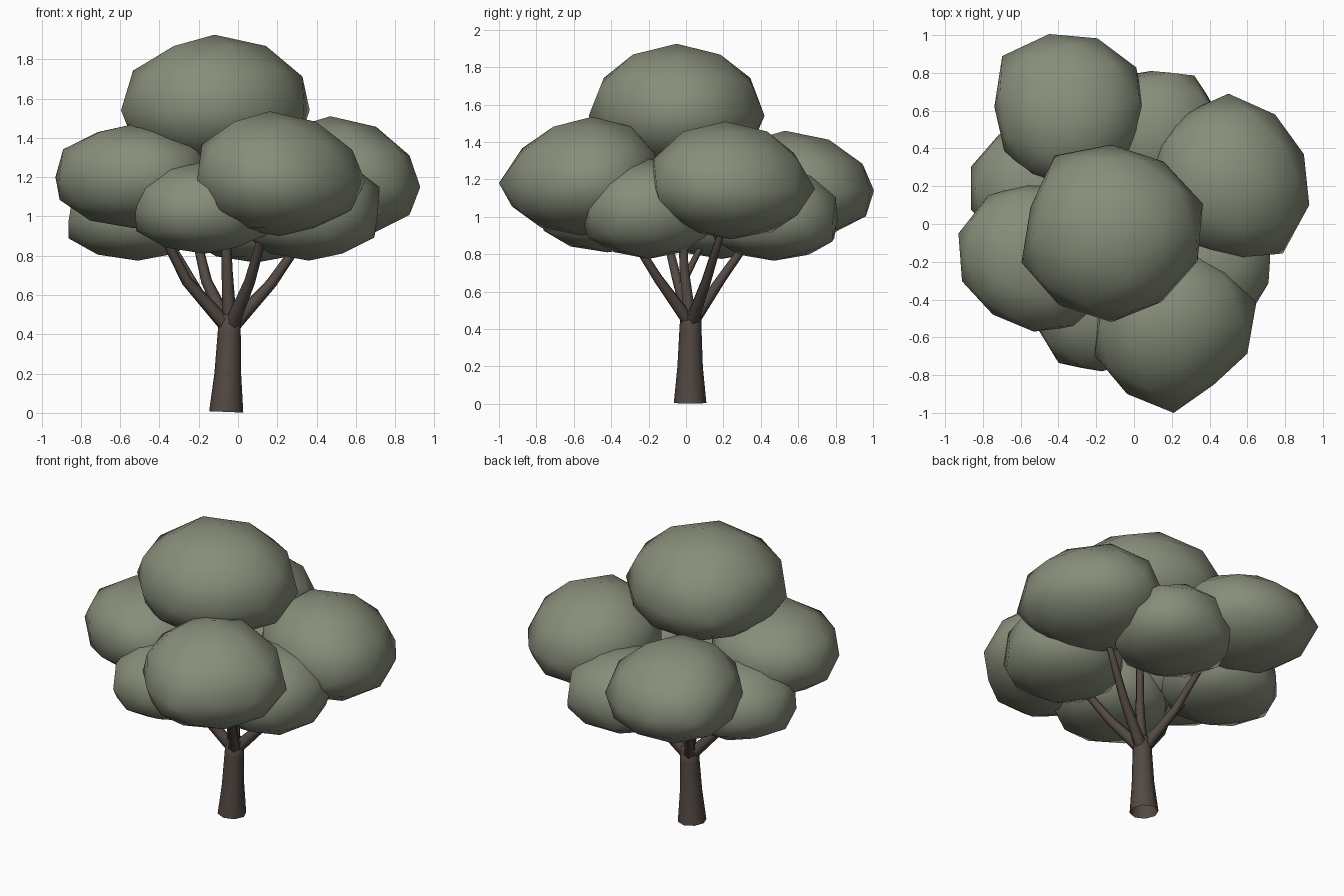
import bpy, bmesh, math, random
from mathutils import Vector

if "Cube" in bpy.data.objects:
    bpy.data.objects.remove(bpy.data.objects["Cube"])

random.seed(4)


def material(name, col):
    m = bpy.data.materials.new(name)
    m.diffuse_color = (*col, 1)
    m.use_nodes = True
    m.node_tree.nodes["Principled BSDF"].inputs["Base Color"].default_value = m.diffuse_color
    return m


LEAF = material("leaf_green", (0.245, 0.27, 0.195))
BARK = material("bark_brown", (0.085, 0.066, 0.055))


def add_object(name, bm, mat):
    bmesh.ops.recalc_face_normals(bm, faces=bm.faces)
    me = bpy.data.meshes.new(name)
    for f in bm.faces:
        f.smooth = True
    bm.to_mesh(me)
    bm.free()
    me.materials.append(mat)
    ob = bpy.data.objects.new(name, me)
    bpy.context.collection.objects.link(ob)
    return ob


def clump(name, center, zs, radii, turn=0, lean=(0, 0), bulge=1.0):
    """Low-poly ball; zs = bottom, waist, top; radii at 18, 54, 90 ... degrees.
    turn rotates it, lean shifts its top, bulge widens it off the waist."""
    bm = bmesh.new()
    bmesh.ops.create_icosphere(bm, subdivisions=2, radius=1)
    for v in bm.verts:
        x, y, z = v.co.normalized()
        ang = math.atan2(y, x)
        a = (math.degrees(ang) - 18) / 36 % 10
        i, f = int(a), a - int(a)
        r = radii[i % 10] * (1 - f) + radii[(i + 1) % 10] * f
        if abs(z) > 0.1:
            r *= bulge * random.uniform(0.99, 1.03)
        r *= math.hypot(x, y)
        ang += math.radians(turn)
        h = zs[2] - zs[1] if z > 0 else zs[1] - zs[0]
        up = max(z, 0)
        v.co = (center[0] + math.cos(ang) * r + lean[0] * up,
                center[1] + math.sin(ang) * r + lean[1] * up, zs[1] + z * h)
    return add_object(name, bm, LEAF)


def tube(name, path, sides):
    """Tapered tube through (x, y, z, radius) points, open at the start."""
    bm = bmesh.new()
    pts = [Vector(p[:3]) for p in path]
    rings = []
    for i, p in enumerate(pts):
        d = pts[min(i + 1, len(pts) - 1)] - pts[max(i - 1, 0)]
        q = Vector((0, 0, 1)).rotation_difference(d.normalized())
        ring = []
        for k in range(sides):
            a = 2 * math.pi * k / sides
            off = Vector((math.cos(a), math.sin(a), 0)) * path[i][3]
            ring.append(bm.verts.new(p + q @ off))
        rings.append(ring)
    for r0, r1 in zip(rings, rings[1:]):
        for k in range(sides):
            j = (k + 1) % sides
            bm.faces.new((r0[k], r0[j], r1[j], r1[k]))
    bm.faces.new(rings[-1])
    return add_object(name, bm, BARK)


# Foliage: crown and upper ring
clump("foliage_crown", (-0.12, -0.05), (1.25, 1.54, 1.925),
      (.51, .47, .47, .51, .45, .50, .47, .47, .45, .48))
clump("foliage_front", (0.21, -0.56), (0.90, 1.18, 1.535),
      (.46, .43, .42, .42, .42, .44, .42, .44, .36, .41), lean=(-0.05, 0.06))
clump("foliage_left", (-0.53, -0.18), (0.94, 1.20, 1.47),
      (.40, .40, .40, .41, .42, .40, .37, .39, .44, .40), bulge=1.03)
clump("foliage_right", (0.50, 0.24), (0.88, 1.15, 1.51),
      (.42, .42, .45, .42, .42, .42, .42, .42, .49, .45), lean=(-0.03, -0.03))
clump("foliage_back", (-0.34, 0.60), (0.88, 1.14, 1.46),
      (.42, .41, .42, .46, .40, .41, .40, .40, .40, .40), turn=15, lean=(0, -0.07))

# Foliage: lower ring
clump("foliage_low_front", (-0.17, -0.42), (0.81, 1.02, 1.28),
      (.36, .36, .34, .35, .36, .37, .39, .36, .36, .36), bulge=1.04)
clump("foliage_low_right", (0.36, -0.20), (0.775, 1.02, 1.31),
      (.38, .35, .35, .35, .36, .36, .36, .36, .39, .37), bulge=1.05)
clump("foliage_low_left", (-0.51, 0.19), (0.775, 0.98, 1.25),
      (.36, .36, .35, .35, .37, .37, .35, .35, .36, .36), bulge=1.04)
clump("foliage_low_back", (0.09, 0.47), (0.765, 0.98, 1.26),
      (.37, .39, .34, .36, .36, .36, .36, .35, .35, .36), bulge=1.06)

# Trunk
tube("trunk", [(-0.06, 0.022, 0.005, 0.087), (-0.052, 0.022, 0.2, 0.068),
               (-0.045, 0.024, 0.4, 0.059), (-0.042, 0.026, 0.5, 0.055)], 8)

# Main branches: bend point and tip of each, spreading then rising
limbs = {
    "branch_crown": ((-0.055, -0.01, 0.72), (-0.08, -0.04, 1.40)),
    "branch_front": ((0.06, -0.15, 0.67), (0.18, -0.42, 1.10)),
    "branch_left": ((-0.26, -0.05, 0.67), (-0.47, -0.15, 1.08)),
    "branch_right": ((0.17, 0.11, 0.66), (0.42, 0.22, 1.02)),
    "branch_back": ((-0.16, 0.19, 0.67), (-0.25, 0.46, 1.05)),
}
for name, (mid, tip) in limbs.items():
    m, t = Vector(mid), Vector(tip)
    s = Vector((-0.042, 0.026, 0.45))
    s += Vector((m.x - s.x, m.y - s.y, 0)) * 0.1
    tube(name, [(*s, 0.038), (*s.lerp(m, 0.5), 0.033), (*m, 0.028),
                (*m.lerp(t, 0.5), 0.023), (*t, 0.015)], 6)

# Thin fork off the left branch into the lower foliage
a, b = Vector((-0.20, -0.03, 0.62)), Vector((-0.40, 0.14, 0.96))
tube("fork_left", [(*a, 0.02), (*a.lerp(b, 0.5), 0.018), (*b, 0.012)], 6)
